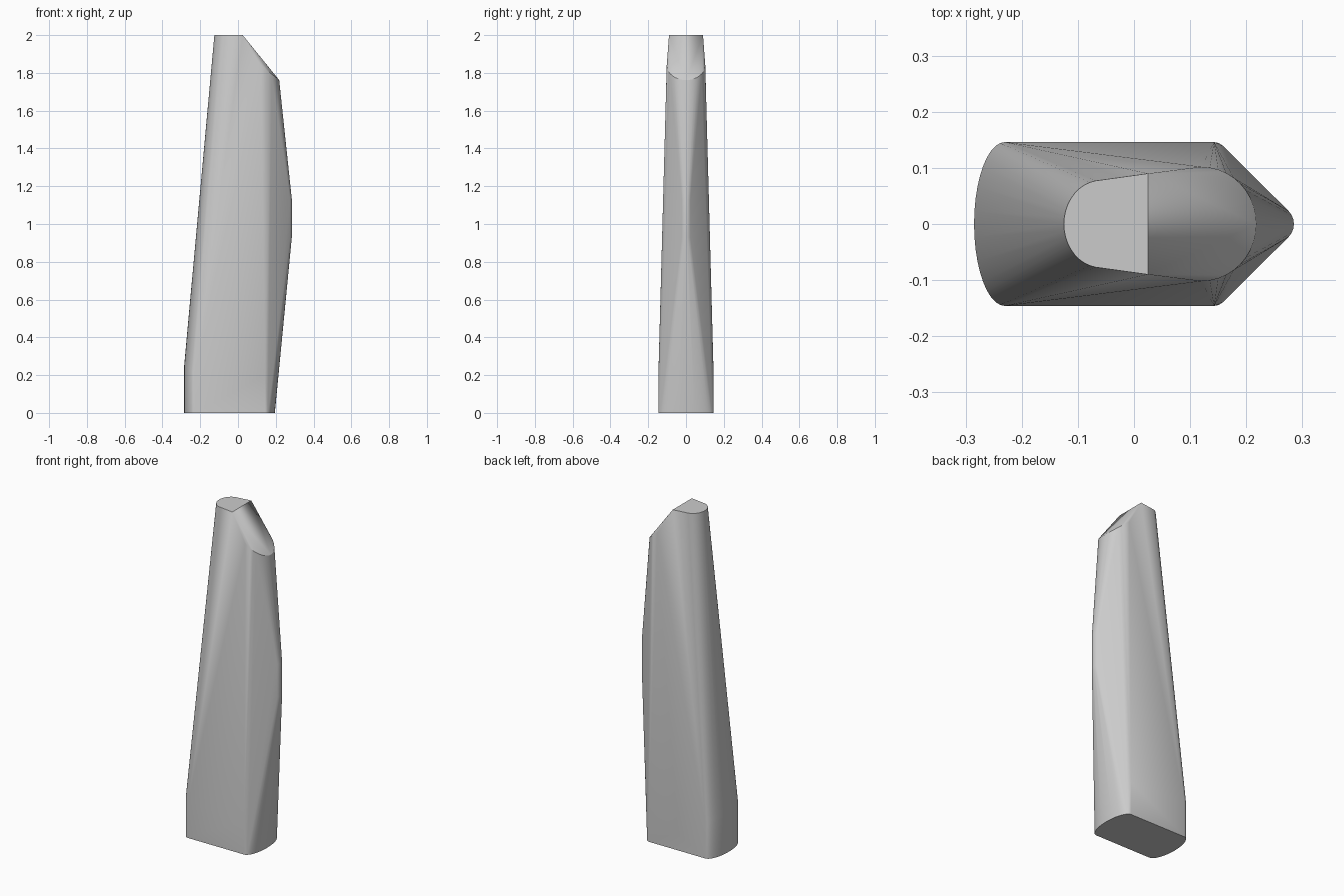
import bpy, bmesh
from math import sin, cos, pi, radians

if "Cube" in bpy.data.objects:
    bpy.data.objects.remove(bpy.data.objects["Cube"])

points = []

def arc(cx, rx, ry, z_side, z_tip, side, steps=20):
    """Half ellipse bulging toward +x or -x; height runs from its sides to its tip."""
    for i in range(steps + 1):
        a = -pi / 2 + pi * i / steps
        z = z_side + (z_tip - z_side) * cos(a)
        points.append((cx + side * rx * cos(a), ry * sin(a), z))

# Base outline with rounded ends
arc(-0.23, 0.055, 0.146, 0, 0, -1)
arc(0.143, 0.052, 0.146, 0, 0, 1)
# Top of the short upright base band
arc(-0.23, 0.055, 0.146, 0.21, 0.25, -1)
points += [(0.143, s * 0.146, 0.20) for s in (-1, 1)]
# Narrow nose at mid height
arc(0.252, 0.033, 0.033, 0.93, 0.93, 1, 12)
arc(0.252, 0.033, 0.033, 1.13, 1.13, 1, 12)
# Flat top with a rounded back and a straight front edge
arc(-0.058, 0.067, 0.078, 2, 2, -1)
points += [(0.025, s * 0.09, 2) for s in (-1, 1)]
# Lower rounded rim of the slanted tip
arc(0.12, 0.098, 0.102, 1.84, 1.762, 1)

# Wrap all sections in one convex skin
bm = bmesh.new()
for p in points:
    bm.verts.new(p)
hull = bmesh.ops.convex_hull(bm, input=bm.verts[:])
loose = [v for v in bm.verts if not v.link_faces]
bmesh.ops.delete(bm, geom=loose, context='VERTS')
bmesh.ops.dissolve_limit(bm, angle_limit=radians(0.2), verts=bm.verts[:], edges=bm.edges[:])
bmesh.ops.recalc_face_normals(bm, faces=bm.faces[:])

mesh = bpy.data.meshes.new("tapered_post")
bm.to_mesh(mesh)
bm.free()
post = bpy.data.objects.new("tapered_post", mesh)
bpy.context.collection.objects.link(post)
bpy.context.view_layer.objects.active = post
post.select_set(True)
bpy.ops.object.shade_smooth_by_angle(angle=radians(30))
